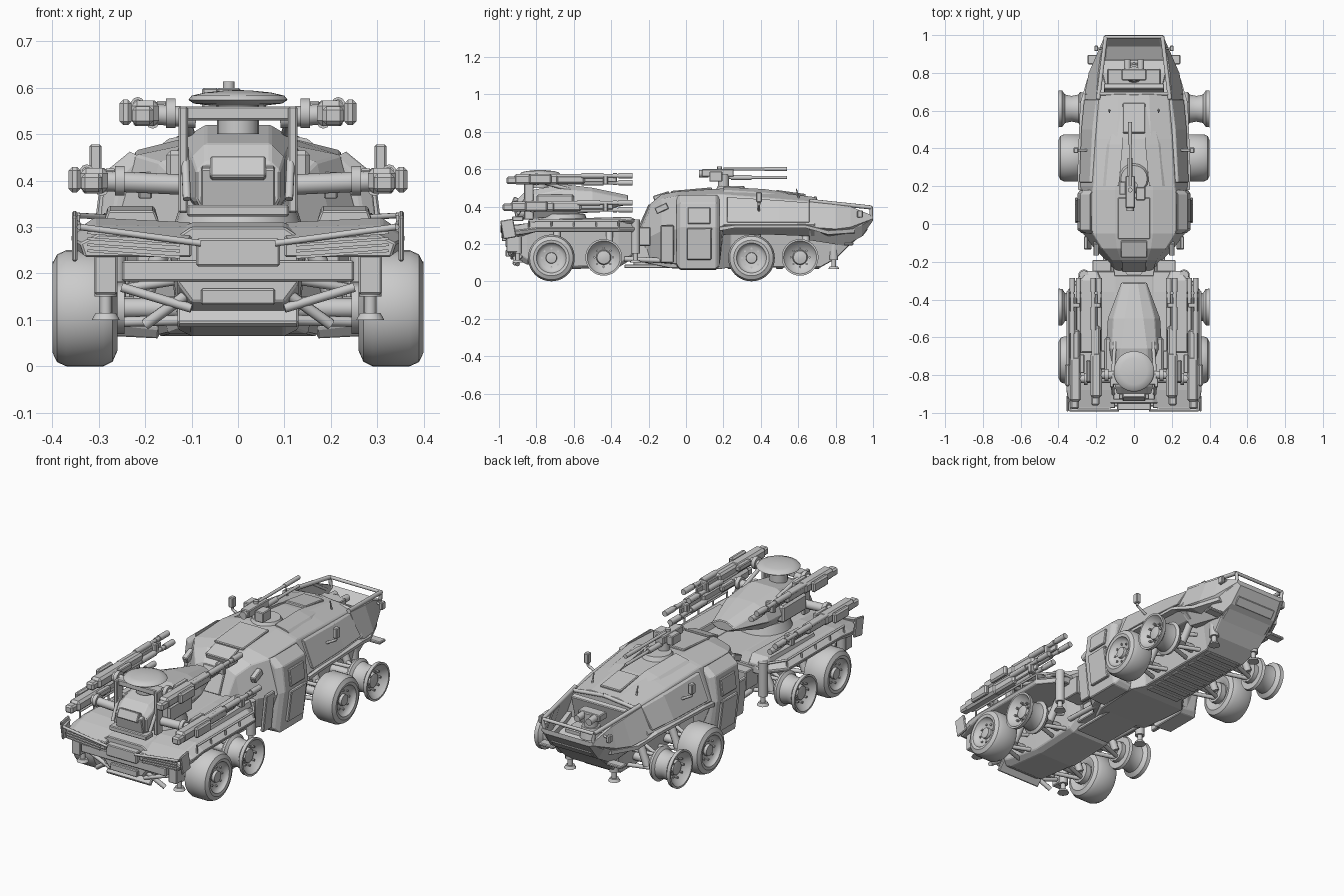
import bpy, bmesh, math
from mathutils import Vector, Matrix

def finish(name, bm, bevel=0, smooth=None):
    bmesh.ops.recalc_face_normals(bm, faces=bm.faces)
    me = bpy.data.meshes.new(name)
    bm.to_mesh(me)
    bm.free()
    if smooth:
        me.shade_smooth()
        me.set_sharp_from_angle(angle=math.radians(smooth))
    ob = bpy.data.objects.new(name, me)
    bpy.context.collection.objects.link(ob)
    if bevel:
        m = ob.modifiers.new("bevel", 'BEVEL')
        m.width, m.segments = bevel, 1
    return ob

def add_rings(bm, rings):
    vs = [[bm.verts.new(p) for p in r] for r in rings]
    n = len(vs[0])
    for a, b in zip(vs, vs[1:]):
        for i in range(n):
            bm.faces.new((a[i], a[(i + 1) % n], b[(i + 1) % n], b[i]))
    bm.faces.new(vs[0])
    bm.faces.new(vs[-1])

def hull(name, secs, bevel=0):
    """Symmetric loft along y; each section is a half outline of (x, z)."""
    bm = bmesh.new()
    add_rings(bm, [[(x, y, z) for x, z in p] + [(-x, y, z) for x, z in reversed(p)] for y, p in secs])
    return finish(name, bm, bevel)

def panel(name, secs, bevel=0):
    """Loft along y of a closed (x, z) outline, made on both sides."""
    bm = bmesh.new()
    for s in (1, -1):
        add_rings(bm, [[(s * x, y, z) for x, z in p] for y, p in secs])
    return finish(name, bm, bevel)

def box(name, c, size, rx=0, ry=0, both=False, bevel=0.004):
    bm = bmesh.new()
    for s in ((1, -1) if both else (1,)):
        m = (Matrix.Translation((s * c[0], c[1], c[2])) @ Matrix.Rotation(math.radians(rx), 4, 'X')
             @ Matrix.Rotation(math.radians(s * ry), 4, 'Y') @ Matrix.Diagonal((*size, 1)))
        bmesh.ops.create_cube(bm, size=1, matrix=m)
    return finish(name, bm, bevel)

def rods(name, segs, both=False, n=10):
    """Straight round bars: (start, end, radius[, end radius])."""
    bm = bmesh.new()
    for s in ((1, -1) if both else (1,)):
        for a, b, r, *r2 in segs:
            a, b = Vector((s * a[0], *a[1:])), Vector((s * b[0], *b[1:]))
            d = b - a
            m = Matrix.Translation((a + b) / 2) @ d.to_track_quat('Z', 'Y').to_matrix().to_4x4()
            bmesh.ops.create_cone(bm, cap_ends=True, segments=n, radius1=r,
                                  radius2=r2[0] if r2 else r, depth=d.length, matrix=m)
    return finish(name, bm, 0, 40)

def lathe_x(name, prof, y, z, n=40):
    """Turned wheel part on the x axis, both sides; prof is (x, radius)."""
    bm = bmesh.new()
    for s in (1, -1):
        add_rings(bm, [[(s * x, y + r * math.cos(2 * math.pi * i / n), z + r * math.sin(2 * math.pi * i / n))
                        for i in range(n)] for x, r in prof])
    return finish(name, bm, 0, 35)

# wheels: one tyred and one bare rim wheel per bogie
TYRE = [(.28, .05), (.265, .07), (.26, .092), (.27, .115), (.29, .125), (.37, .125), (.39, .116), (.4, .095),
        (.397, .08), (.385, .075), (.375, .06), (.37, .03), (.385, .028), (.387, .012)]
RIM = [(.27, .06), (.27, .085), (.285, .09), (.295, .075), (.33, .068), (.365, .075), (.38, .096), (.4, .098),
       (.4, .088), (.375, .07), (.36, .04), (.375, .035), (.38, .012)]
for tag, y, prof, z in (("a", -.72, TYRE, .125), ("b", -.44, RIM, .128), ("c", .35, TYRE, .125), ("d", .61, RIM, .128)):
    lathe_x("wheel_" + tag, prof, y, z)
    bolts = [(y + .05 * math.cos(k * math.pi / 4), z + .05 * math.sin(k * math.pi / 4)) for k in range(8)]
    rods("wheel_bolts_" + tag, [((.355, u, v), (.38, u, v), .006) for u, v in bolts], True, 6)
    # suspension arms, axle, spring
    rods("suspension_" + tag, [((.1, y, z), (.29, y, z), .022), ((.1, y - .06, .1), (.27, y, .095), .011),
         ((.1, y + .06, .1), (.27, y, .095), .011), ((.1, y - .06, .19), (.26, y, .165), .01),
         ((.1, y + .06, .19), (.26, y, .165), .01), ((.22, y + .03, .11), (.16, y + .03, .26), .02),
         ((.245, y, z), (.275, y, z), .055)], True)

# cab: armoured upper body
hull("cab_body", [
    (-.245, [(.06, .14), (.1, .2), (.1, .26), (.06, .29)]),
    (-.19, [(.11, .11), (.15, .24), (.12, .39), (.07, .415)]),
    (-.13, [(.17, .1), (.21, .27), (.17, .44), (.09, .465)]),
    (-.05, [(.2, .09), (.27, .28), (.22, .455), (.1, .48)]),
    (.18, [(.2, .09), (.28, .29), (.22, .465), (.1, .495)]),
    (.2, [(.2, .25), (.285, .3), (.215, .465), (.1, .495)]),
    (.45, [(.2, .25), (.28, .3), (.2, .445), (.09, .48)]),
    (.69, [(.2, .24), (.26, .3), (.18, .425), (.08, .45)])], .004)
hull("cab_keel", [(-.22, [(.07, .1), (.12, .2)]), (-.08, [(.15, .07), (.2, .27)]), (.18, [(.17, .065), (.2, .27)]),
    (.24, [(.12, .075), (.15, .27)]), (.72, [(.12, .075), (.15, .27)]), (.8, [(.14, .12), (.17, .27)]),
    (.87, [(.15, .19), (.17, .25)])], .004)
for k in range(8):
    box("belly_rib", (0, .24 + k * .065, .073), (.2, .04, .012))
# doors and side armour
panel("door", [(-.05, [(.17, .08), (.25, .09), (.275, .28), (.255, .41), (.21, .455)]),
    (-.03, [(.17, .06), (.27, .065), (.3, .29), (.285, .42), (.23, .465)]),
    (.16, [(.17, .06), (.27, .065), (.3, .29), (.285, .42), (.23, .465)]),
    (.18, [(.17, .08), (.25, .09), (.285, .28), (.26, .41), (.21, .455)])], .004)
box("door_panel", (.293, .07, .2), (.02, .13, .17), ry=7, both=True)
box("door_window", (.293, .07, .35), (.02, .12, .09), ry=-7, both=True)
box("door_handle", (.305, .12, .28), (.015, .04, .012), both=True)
box("rear_quarter_plate", (.245, -.1, .2), (.02, .07, .2), ry=6, both=True)
box("rear_quarter_vent", (.2, -.13, .39), (.03, .07, .035), rx=25, both=True)
panel("fender_ledge", [(.18, [(.2, .27), (.295, .27), (.295, .29), (.2, .31)]),
    (.26, [(.2, .29), (.3, .285), (.3, .3), (.2, .32)]), (.64, [(.2, .29), (.285, .285), (.285, .3), (.2, .32)]),
    (.76, [(.18, .24), (.25, .25), (.25, .27), (.18, .29)]), (.9, [(.15, .25), (.19, .26), (.19, .28), (.15, .29)])])
panel("side_armour", [(.22, [(.26, .32), (.29, .315), (.235, .45), (.2, .45)]),
    (.5, [(.25, .32), (.28, .315), (.22, .433), (.19, .433)]), (.66, [(.24, .32), (.265, .315), (.2, .42), (.18, .42)])], .003)
# nose with open bay, rails and cage
hull("nose_floor", [(.66, [(.18, .22), (.23, .27), (.23, .29), (.18, .29)]),
    (.85, [(.16, .19), (.2, .26), (.2, .275), (.15, .24)]), (.94, [(.14, .24), (.175, .3), (.175, .31), (.14, .28)]),
    (1.0, [(.13, .325), (.15, .335), (.15, .35), (.13, .35)])])
panel("nose_side", [(.66, [(.235, .27), (.265, .29), (.2, .425), (.18, .425)]),
    (.8, [(.21, .26), (.24, .28), (.19, .41), (.175, .41)]), (.88, [(.18, .26), (.205, .29), (.18, .4), (.165, .4)]),
    (1.0, [(.135, .335), (.153, .335), (.15, .35), (.14, .35)])])
rods("nose_cage", [((.19, .66, .43), (.15, .99, .395), .011), ((.15, .99, .395), (.145, .99, .34), .009),
    ((.17, .87, .4), (.15, .96, .34), .007), ((0, .99, .395), (.15, .99, .395), .009),
    ((0, .69, .445), (.19, .69, .425), .01)], True)
box("bay_bulkhead", (0, .71, .35), (.32, .03, .15), rx=-15)
box("bay_floor_step", (0, .77, .265), (.28, .1, .04))
rods("bay_sensor", [((0, .8, .27), (0, .8, .33), .055, .045), ((0, .8, .33), (0, .8, .4), .035),
    ((.035, .78, .385), (.035, .87, .38), .018), ((-.035, .78, .385), (-.035, .87, .38), .018)], n=14)
box("bay_sensor_head", (0, .79, .385), (.13, .06, .035))
box("nose_ramp", (0, .86, .19), (.28, .16, .015), rx=40)
box("nose_ramp_lip", (0, .95, .265), (.24, .05, .02), rx=52)
box("nose_step", (.2, .87, .2), (.09, .05, .015), both=True)
rods("nose_marker", [((.15, .93, .37), (.2, .93, .36), .006)], True)
box("nose_marker_head", (.2, .93, .36), (.02, .03, .04), both=True)
# roof plates and hatches
box("roof_plate_rear", (0, .03, .483), (.17, .22, .02), rx=5)
box("roof_plate_front", (0, .56, .468), (.12, .16, .02), rx=-8)
panel("roof_wedge", [(.2, [(.09, .48), (.18, .465), (.15, .49), (.08, .505)]),
    (.42, [(.06, .47), (.15, .46), (.13, .475), (.06, .493)]), (.62, [(.05, .44), (.1, .44), (.09, .45), (.05, .463)])])
box("rear_roof_grille", (0, -.13, .455), (.14, .09, .03), rx=18)
box("rear_window", (0, -.217, .35), (.13, .02, .13), rx=-24)
rods("cab_mirror", [((.25, .39, .38), (.305, .39, .41), .007), ((.305, .39, .41), (.305, .39, .44), .007)], True)
box("cab_mirror_head", (.307, .39, .45), (.026, .03, .055), both=True)
rods("cab_antenna", [((.13, .61, .42), (.13, .59, .495), .006, .003)], True)

# roof gun station
rods("roof_gun_base", [((0, .24, .48), (0, .24, .51), .085, .07), ((-.01, .2, .5), (-.01, .2, .57), .03)], n=16)
box("roof_gun_body", (-.02, .17, .58), (.05, .17, .04))
box("roof_gun_box", (.035, .16, .56), (.05, .07, .055))
box("roof_gun_sight", (-.06, .19, .575), (.035, .07, .05))
rods("roof_gun_barrels", [((-.02, .2, .6), (-.02, .54, .6), .008), ((-.02, .42, .6), (-.02, .54, .6), .011),
    ((-.02, .2, .555), (-.02, .54, .555), .008), ((-.02, .24, .555), (-.02, .35, .555), .014),
    ((-.02, .07, .575), (-.02, .12, .575), .02), ((-.02, .18, .59), (-.02, .18, .613), .013)])

# articulation joint
box("joint_frame", (0, -.25, .19), (.22, .14, .16))
rods("joint_pivot", [((0, -.22, .08), (0, -.22, .28), .06), ((.11, -.34, .21), (.11, -.12, .22), .022),
    ((.15, -.33, .12), (.15, -.1, .11), .014)], True)
box("joint_side_box", (.17, -.24, .24), (.1, .1, .1), both=True)
box("joint_skid", (0, -.2, .08), (.2, .26, .02))

# weapon carrier: chassis, deck, bumper
hull("carrier_chassis", [(-.95, [(.1, .14), (.13, .18), (.13, .28), (.1, .3)]),
    (-.85, [(.1, .09), (.13, .12), (.15, .28), (.1, .31)]), (-.62, [(.1, .065), (.13, .08), (.15, .28), (.1, .31)]),
    (-.36, [(.1, .075), (.13, .09), (.15, .28), (.1, .31)]), (-.27, [(.08, .13), (.12, .16), (.14, .28), (.1, .31)])], .004)
panel("carrier_fender", [(-.975, [(.1, .235), (.33, .235), (.34, .265), (.3, .285), (.1, .275)]),
    (-.88, [(.1, .24), (.35, .25), (.36, .275), (.31, .305), (.1, .3)]),
    (-.8, [(.1, .265), (.35, .265), (.36, .285), (.31, .32), (.1, .31)]),
    (-.36, [(.1, .265), (.35, .265), (.36, .285), (.31, .32), (.1, .31)]),
    (-.25, [(.1, .265), (.26, .265), (.27, .285), (.23, .305), (.1, .31)])], .004)
panel("deck_pod", [(-.68, [(.17, .31), (.29, .31), (.28, .335), (.18, .335)]),
    (-.3, [(.17, .31), (.29, .31), (.28, .345), (.18, .345)]), (-.25, [(.19, .3), (.26, .3), (.25, .32), (.2, .32)])], .004)
rods("deck_rail", [((.345, -.84, .325), (.345, -.36, .325), .006), ((.345, -.36, .325), (.26, -.25, .32), .006)]
     + [((.345, -.84 + k * .12, .28), (.345, -.84 + k * .12, .325), .005) for k in range(5)], True)
box("bumper_beam", (0, -.945, .205), (.5, .04, .045))
box("bumper_core", (0, -.96, .245), (.18, .05, .06))
box("bumper_tow_plate", (0, -.95, .15), (.16, .03, .035))
box("bumper_skid", (0, -.9, .115), (.26, .02, .07), rx=-40)
rods("bumper_brace", [((.06, -.94, .19), (.2, -.9, .09), .012), ((.1, -.93, .125), (.25, -.91, .17), .01)], True)
box("bumper_corner", (.285, -.93, .2), (.05, .06, .09), both=True)
box("bumper_side_fin", (.352, -.95, .28), (.012, .07, .1), rx=10, both=True)
for k in range(4):
    box("light_slat", (.225, -.98, .242 + k * .013), (.2, .015, .006), ry=-4, both=True, bevel=0)
rods("front_guard", [((.08, -.985, .265), (.34, -.985, .3), .007), ((.34, -.985, .3), (.35, -.92, .31), .007)], True)
# stabiliser jacks
for y, x, top, foot in ((-.9, .285, .24, .1), (-.27, .265, .33, .1), (.79, .13, .2, .065)):
    rods("jack", [((x, y, foot + .05), (x, y, top), .024), ((x, y, foot + .01), (x, y, foot + .06), .013),
         ((x, y, foot), (x, y, foot + .015), .03, .022)], True, 12)

# turret
rods("turret_ring", [((0, -.66, .3), (0, -.66, .36), .14, .12)], n=24)
hull("turret_body", [(-.9, [(.08, .34), (.09, .36), (.09, .42), (.07, .44)]),
    (-.86, [(.08, .33), (.1, .36), (.1, .45), (.07, .48)]), (-.66, [(.1, .35), (.15, .42), (.12, .49), (.07, .52)]),
    (-.5, [(.1, .37), (.14, .42), (.11, .48), (.05, .5)]), (-.31, [(.03, .41), (.07, .43), (.06, .44), (.02, .46)])], .004)
box("turret_front_face", (0, -.905, .385), (.16, .03, .09), rx=12)
box("turret_front_vent", (0, -.915, .425), (.12, .03, .05), rx=-25)
box("turret_lower_sill", (0, -.9, .335), (.22, .06, .025))
box("turret_post", (.118, -.84, .445), (.02, .05, .23), both=True)
rods("turret_brace", [((.115, -.84, .55), (.1, -.62, .49), .01), ((.11, -.9, .36), (.115, -.84, .47), .009)], True)
box("turret_cross_beam", (0, -.82, .545), (.24, .06, .03))
box("turret_side_block", (.13, -.7, .42), (.05, .2, .09), both=True, bevel=.01)
rods("radar_neck", [((0, -.78, .5), (0, -.78, .575), .045)], n=16)
bm = bmesh.new()
prof = [(.06, .562), (.095, .566), (.107, .574), (.1, .583), (.07, .59), (.03, .594), (.005, .595)]
add_rings(bm, [[(r * math.cos(math.pi * i / 18), -.78 + r * math.sin(math.pi * i / 18), z) for i in range(36)] for r, z in prof])
finish("radar_dome", bm, 0, 50)

# four twin-barrel guns on side arms
for tag, x, z, dy in (("upper", .2, .545, 0), ("lower", .31, .4, -.02)):
    y = -.8 + dy
    rods(tag + "_gun_arm", [((.09, y, z - .01), (x, y, z), .022), ((x - .065, y, z), (x - .045, y, z), .032)], True, 14)
    box(tag + "_gun_receiver", (x, y, z), (.06, .24, .055), both=True, bevel=.012)
    box(tag + "_gun_breech", (x + .005, y - .11, z - .005), (.045, .1, .04), both=True, bevel=.008)
    box(tag + "_gun_magazine", (x + .042, y + .02, z + .002), (.026, .12, .055), both=True, bevel=.008)
    box(tag + "_gun_shroud", (x, y + .18, z), (.045, .16, .05), both=True, bevel=.01)
    box(tag + "_gun_sight", (x - .035, y + .08, z + .012), (.025, .1, .028), both=True)
    box(tag + "_gun_rail", (x, y + .34, z), (.014, .18, .03), both=True)
    segs = []
    for dx, dz in ((.016, .02), (-.016, -.018)):
        a, b = x + dx, z + dz
        segs += [((a, y + .1, b), (a, -.285 + dy / 2, b), .01), ((a, y + .24, b), (a, y + .36, b), .015),
                 ((a, -.36, b), (a, -.285, b), .015), ((a, -.39, b), (a, -.37, b), .013)]
    rods(tag + "_gun_barrels", segs, True)
    box(tag + "_gun_barrel_clamp", (x, -.43, z), (.05, .025, .055), both=True)
